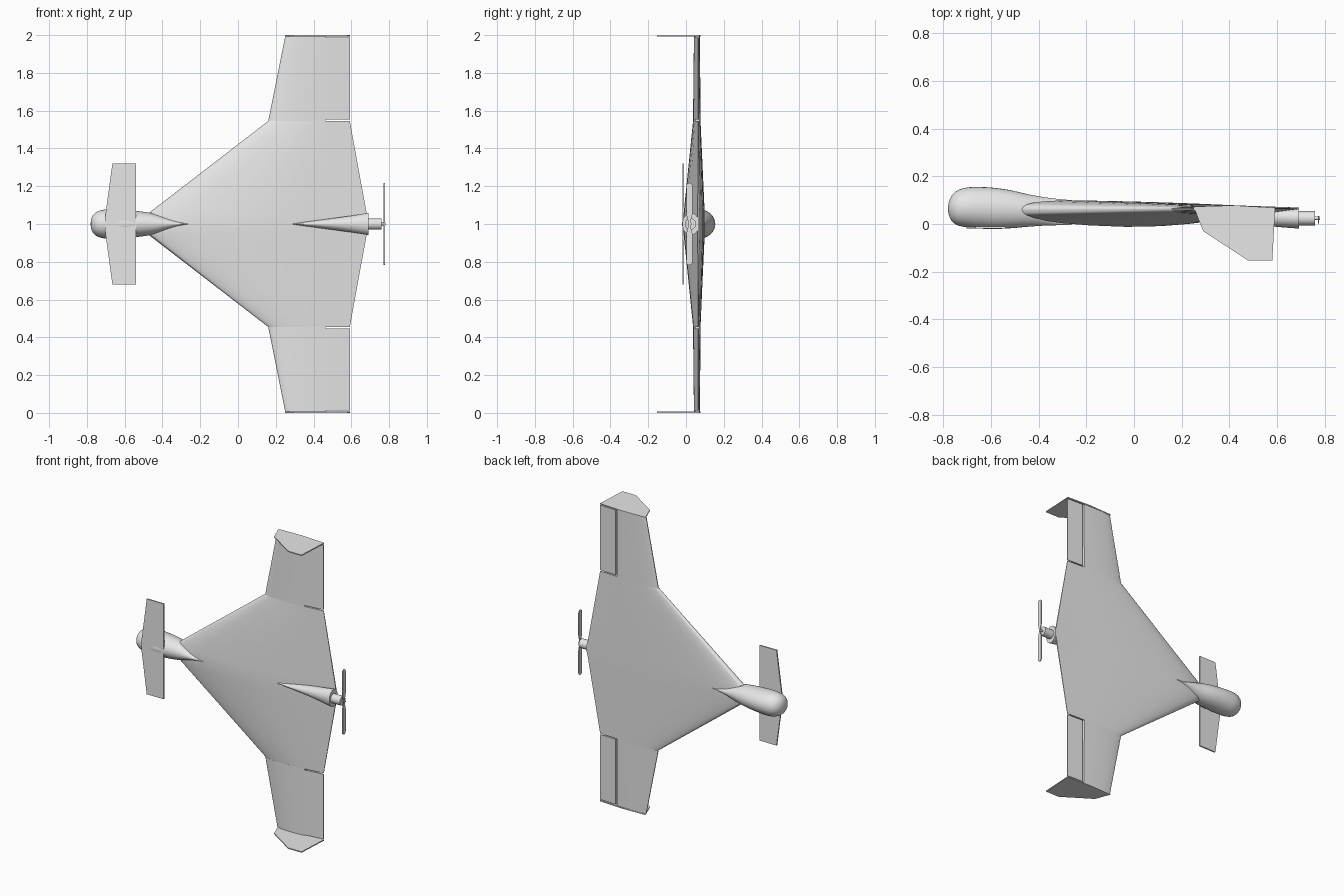
import bpy, bmesh, math

if "Cube" in bpy.data.objects:
    bpy.data.objects.remove(bpy.data.objects["Cube"])

grey = bpy.data.materials.new("light_grey")
grey.diffuse_color = (0.8, 0.8, 0.8, 1)
grey.use_nodes = True
grey.node_tree.nodes["Principled BSDF"].inputs["Base Color"].default_value = grey.diffuse_color
MID = 1.0  # height of the aircraft centre line


def finish(name, bm, angle=30):
    bmesh.ops.recalc_face_normals(bm, faces=bm.faces)
    me = bpy.data.meshes.new(name)
    bm.to_mesh(me)
    bm.free()
    me.materials.append(grey)
    ob = bpy.data.objects.new(name, me)
    bpy.context.collection.objects.link(ob)
    bpy.ops.object.select_all(action='DESELECT')
    ob.select_set(True)
    bpy.context.view_layer.objects.active = ob
    bpy.ops.object.shade_smooth_by_angle(angle=math.radians(angle))
    return ob


def loft(name, rings, angle=30):
    """Skin a list of equal-length point rings and cap both ends."""
    bm = bmesh.new()
    rows = [[bm.verts.new(p) for p in r] for r in rings]
    n = len(rows[0])
    for a, b in zip(rows, rows[1:]):
        for i in range(n):
            j = (i + 1) % n
            bm.faces.new((a[i], a[j], b[j], b[i]))
    bm.faces.new(rows[0])
    bm.faces.new(rows[-1])
    return finish(name, bm, angle)


def ellipse_body(name, stations, n=32, angle=40):
    """Stations are (x, y_low, y_high, half_width)."""
    rings = []
    for x, lo, hi, w in stations:
        c, r = (lo + hi) / 2, (hi - lo) / 2
        rings.append([(x, c + r * math.cos(2 * math.pi * i / n),
                       MID + w * math.sin(2 * math.pi * i / n)) for i in range(n)])
    return loft(name, rings, angle)


def smooth_stations(pts, steps=5):
    """Catmull-Rom through the stations."""
    out = []
    p = [pts[0]] + pts + [pts[-1]]
    for k in range(1, len(p) - 2):
        for s in range(steps):
            t = s / steps
            out.append(tuple(0.5 * (2 * b + (c - a) * t + (2 * a - 5 * b + 4 * c - d) * t * t
                                    + (3 * b - a - 3 * c + d) * t ** 3)
                             for a, b, c, d in zip(p[k - 1], p[k], p[k + 1], p[k + 2])))
    return out + [pts[-1]]


def foil(f):
    return max(0, (0.2969 * math.sqrt(f) - 0.126 * f - 0.3516 * f * f
                   + 0.2843 * f ** 3 - 0.1036 * f ** 4) / 0.1)


def outer_y(f, tip):
    """Upper and lower surface of the outer wing."""
    h = foil(f)
    return 0.063 + 0.003 + (0.008 if tip else 0.011) * h, 0.063 - (0.021 if tip else 0.026) * h


# centre wing: thick root blending to the thin kink section
ROOT = [(0, .062, .058), (.006, .073, .046), (.02, .083, .036), (.045, .09, .026),
        (.09, .096, .013), (.15, .099, .003), (.25, .098, -.006), (.38, .095, -.012),
        (.5, .091, -.009), (.6, .087, 0), (.7, .082, .014), (.8, .077, .03),
        (.9, .073, .046), (1, .069, .062)]


def centre_ring(t):
    if abs(t) < 0.1:
        le, te, kink = -0.47, 0.69 - 0.16 * abs(t), False
    else:
        le, te, kink = 0.16, 0.592, True
    up, low = [], []
    for f, u, l in ROOT:
        if kink:
            u, l = outer_y(f, False)
        x = le + (te - le) * f
        up.append((x, u, MID + t))
        low.append((x, l, MID + t))
    return up + low[::-1]


loft("centre_wing", [centre_ring(t) for t in (-.545, -.06, 0, .06, .545)])


# outer wings: fixed panel, hinge skin and elevon split at a spanwise hinge line
def outer_ring(t, x0, x1, s, skin=False, n=14):
    k = (t - 0.545) / 0.45
    le, te = 0.16 + 0.09 * k, 0.592
    up, low = [], []
    for i in range(n):
        u = i / (n - 1)
        a = le if x0 is None else x0
        x = a + (x1 - a) * (u * u if x0 is None else u)
        f = min(1, max(0, (x - le) / (te - le)))
        (u0, l0), (u1, l1) = outer_y(f, False), outer_y(f, True)
        hi, lo = u0 + (u1 - u0) * k, l0 + (l1 - l0) * k
        if skin:
            hi = lo + 0.004
        up.append((x, hi, MID + s * t))
        low.append((x, lo, MID + s * t))
    return up + low[::-1]


for side, s in (("upper", 1), ("lower", -1)):
    loft(side + "_wing_panel", [outer_ring(t, None, 0.462, s) for t in (.545, .995)])
    loft(side + "_hinge_skin", [outer_ring(t, 0.455, 0.48, s, True) for t in (.552, .988)])
    loft(side + "_elevon", [outer_ring(t, 0.474, 0.592, s) for t in (.552, .988)])


# flat plates: winglets, canard and propeller
def prism(name, pts, a, b, place):
    return loft(name, [[place(u, v, d) for u, v in pts] for d in (a, b)], 20)


WINGLET = [(.25, .073), (.257, .055), (.29, -.03), (.48, -.154), (.58, -.154), (.592, .068), (.42, .078)]
for side, a, b in (("upper", 1.993, 2.0), ("lower", 0.0, 0.007)):
    prism(side + "_winglet", WINGLET, a, b, lambda x, y, d: (x, y, d))

CANARD = [(-.665, .32), (-.54, .32), (-.54, -.32), (-.665, -.32), (-.703, -.04), (-.703, .04)]
prism("canard", CANARD, -.019, -.010, lambda x, z, d: (x, d, MID + z))

# nose pod blending into the wing
ellipse_body("nose_pod", smooth_stations([
    (-.78, .062, .066, .002), (-.777, .04, .09, .026), (-.765, .013, .118, .05),
    (-.74, -.005, .141, .068), (-.70, -.014, .153, .077), (-.65, -.019, .155, .077),
    (-.59, -.021, .152, .073), (-.52, -.018, .142, .067), (-.45, -.012, .126, .056),
    (-.38, -.007, .113, .036), (-.32, -.005, .105, .017), (-.26, -.003, .1, .002)]))

# tail fairing, motor and propeller
ellipse_body("motor_fairing", [
    (.29, .0, .05, .002), (.34, .0, .055, .01), (.42, -.002, .064, .02), (.52, -.007, .068, .033),
    (.60, -.012, .07, .044), (.66, -.017, .07, .054), (.692, -.019, .07, .059)])
AX = 0.024
ellipse_body("motor", [(.685, AX - .03, AX + .03, .03), (.76, AX - .03, AX + .03, .03)], 24)
ellipse_body("propeller_shaft", [(.755, AX - .007, AX + .007, .007), (.78, AX - .007, AX + .007, .007)], 16)

blade = []
for s in (1, -1):
    blade += [(s * .006, s * .012), (s * .016, s * .05)]
    blade += [(s * .016 * math.cos(a * math.pi / 8), s * (.202 + .016 * math.sin(a * math.pi / 8)))
              for a in range(9)]
    blade += [(-s * .016, s * .05), (-s * .006, s * .012)]
prism("propeller", blade, .771, .777, lambda y, z, d: (d, AX - .006 + y, MID + z))
